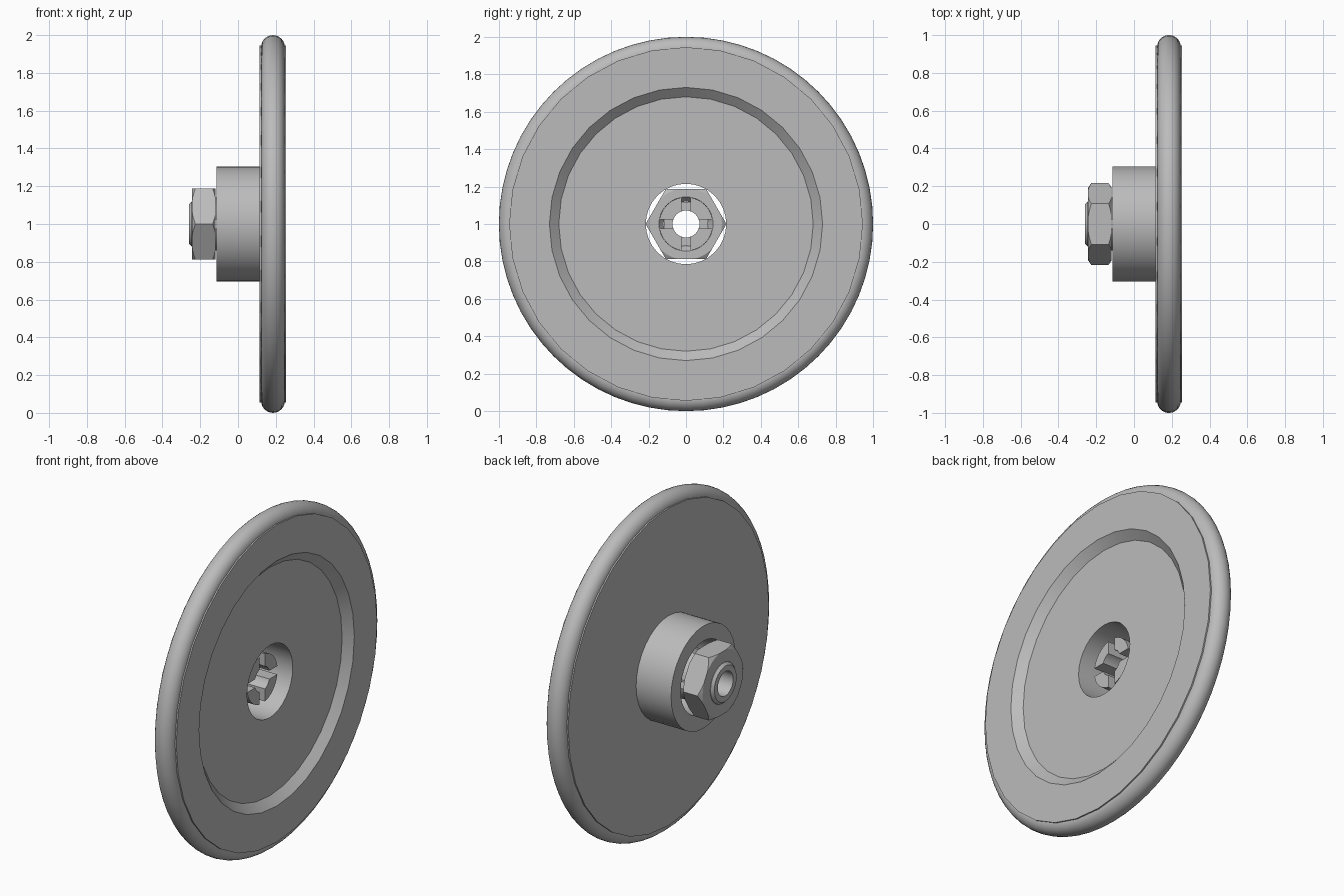
import bpy, bmesh, math
from mathutils import Matrix

if "Cube" in bpy.data.objects:
    bpy.data.objects.remove(bpy.data.objects["Cube"])

grey = bpy.data.materials.new("plain_grey")
grey.use_nodes = True
COLOUR = (0.5, 0.5, 0.5, 1)
grey.diffuse_color = COLOUR
grey.node_tree.nodes["Principled BSDF"].inputs["Base Color"].default_value = COLOUR

CENTRE_Z = 1.0


def finish(name, bm):
    bmesh.ops.recalc_face_normals(bm, faces=bm.faces)
    mesh = bpy.data.meshes.new(name)
    bm.to_mesh(mesh)
    bm.free()
    obj = bpy.data.objects.new(name, mesh)
    bpy.context.collection.objects.link(obj)
    mesh.materials.append(grey)
    return obj


def revolve(name, profile, sides=32):
    """Turn a closed (x, radius) outline around the axle line."""
    bm = bmesh.new()
    rings = []
    for i in range(sides):
        a = 2 * math.pi * i / sides
        rings.append([bm.verts.new((x, r * math.cos(a), CENTRE_Z + r * math.sin(a)))
                      for x, r in profile])
    n = len(profile)
    for i in range(sides):
        a, b = rings[i], rings[(i + 1) % sides]
        for j in range(n):
            k = (j + 1) % n
            bm.faces.new((a[j], a[k], b[k], b[j]))
    return finish(name, bm)


def box(name, centre, size):
    bm = bmesh.new()
    bmesh.ops.create_cube(bm, size=1, matrix=Matrix.Translation(centre) @ Matrix.Diagonal((*size, 1)))
    return finish(name, bm)


def boolean(obj, tool, operation):
    mod = obj.modifiers.new("cut", 'BOOLEAN')
    mod.operation = operation
    mod.solver = 'EXACT'
    mod.object = tool
    select(obj)
    bpy.ops.object.modifier_apply(modifier=mod.name)
    bpy.data.objects.remove(tool)


def select(obj):
    bpy.ops.object.select_all(action='DESELECT')
    obj.select_set(True)
    bpy.context.view_layer.objects.active = obj


# Wheel disc with a shallow dish on its outer face and a hub on its inner face
BORE, HUB, RIM = 0.215, 0.305, 0.945
wheel_disc = revolve("wheel_disc", [
    (-0.115, BORE), (-0.115, HUB), (0.115, HUB), (0.115, RIM),
    (0.255, RIM), (0.255, 0.73), (0.21, 0.68), (0.21, BORE)])

# Round tyre seated on the rim
TUBE = 0.0625
tyre = revolve("tyre", [
    (0.185 + TUBE * math.cos(t * math.pi / 12), 1 - TUBE + TUBE * math.sin(t * math.pi / 12))
    for t in range(24)], 64)

# Hexagonal nut: a prism trimmed by a chamfered, countersunk ring
bm = bmesh.new()
bmesh.ops.create_cone(
    bm, cap_ends=True, segments=6, radius1=0.216, radius2=0.216, depth=0.125,
    matrix=Matrix.Translation((-0.1805, 0, CENTRE_Z)) @ Matrix.Rotation(math.pi / 2, 4, 'Y'))
# Corners point along y
for v in bm.verts:
    if abs(v.co.y) < 0.001:
        bmesh.ops.rotate(bm, verts=bm.verts, cent=(0, 0, CENTRE_Z),
                         matrix=Matrix.Rotation(math.pi / 6, 3, 'X'))
        break
hex_nut = finish("hex_nut", bm)
trim = revolve("nut_trim", [
    (-0.26, 0.12), (-0.26, 0.165), (-0.22, 0.225), (-0.14, 0.225),
    (-0.10, 0.165), (-0.10, 0.145), (-0.118, 0.145), (-0.15, 0.12)])
boolean(hex_nut, trim, 'INTERSECT')

# Hollow axle sleeve, split into four fingers by crossing slots
axle_sleeve = revolve("axle_sleeve", [
    (-0.26, 0.072), (-0.26, 0.105), (-0.245, 0.119), (-0.15, 0.119),
    (-0.118, 0.144), (0.16, 0.144), (0.16, 0.072)])
for size in ((0.4, 0.05, 0.5), (0.4, 0.5, 0.05)):
    boolean(axle_sleeve, box("slot_cutter", (0.05, 0, CENTRE_Z), size), 'DIFFERENCE')

for obj in (wheel_disc, tyre, hex_nut, axle_sleeve):
    select(obj)
    bpy.ops.object.shade_smooth_by_angle(angle=math.radians(25))
